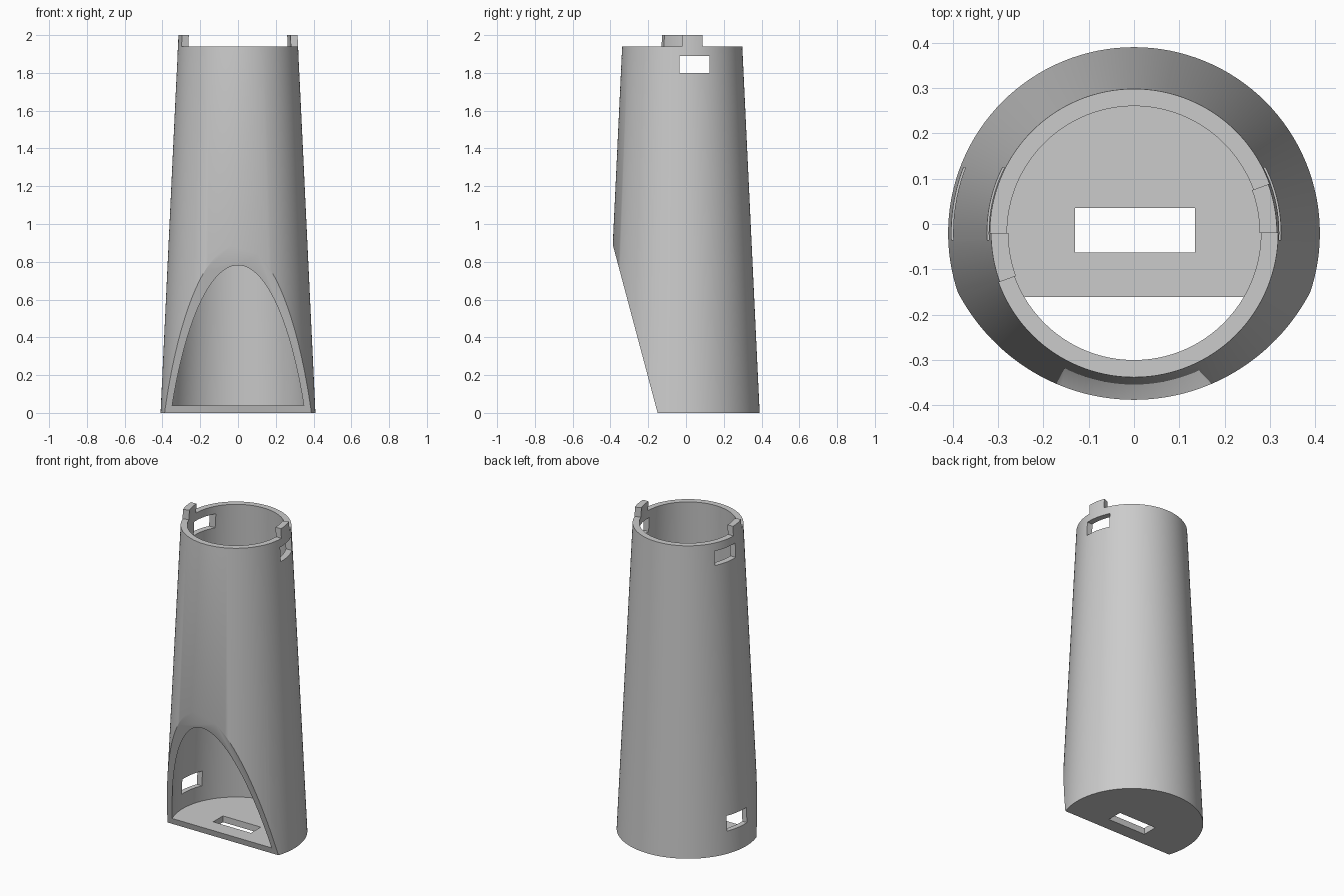
import bpy, bmesh, math

AXIS_Y = -0.02
RIM_Z = 1.94
SEGMENTS = 128

cube = bpy.data.objects.get("Cube")
if cube:
    bpy.data.objects.remove(cube, do_unlink=True)

grey = bpy.data.materials.new("plain grey")
grey.use_nodes = True
colour = (0.6, 0.6, 0.6, 1)
grey.diffuse_color = colour
grey.node_tree.nodes["Principled BSDF"].inputs["Base Color"].default_value = colour


def outer_radius(z):
    return 0.41 - 0.0474 * z


def inner_radius(z):
    return 0.378 - 0.0505 * z


def make_object(name, bm):
    bmesh.ops.recalc_face_normals(bm, faces=bm.faces)
    mesh = bpy.data.meshes.new(name)
    bm.to_mesh(mesh)
    bm.free()
    mesh.materials.append(grey)
    obj = bpy.data.objects.new(name, mesh)
    bpy.context.collection.objects.link(obj)
    return obj


def frustum(name, radius, low, high):
    bm = bmesh.new()
    bmesh.ops.create_cone(bm, cap_ends=True, segments=SEGMENTS, radius1=radius(low),
                          radius2=radius(high), depth=high - low)
    bmesh.ops.translate(bm, verts=bm.verts, vec=(0, AXIS_Y, (low + high) / 2))
    return make_object(name, bm)


def prism(name, x_range, outline):
    """Extrude a side outline of (y, z) points along x."""
    bm = bmesh.new()
    face = bm.faces.new([bm.verts.new((x_range[0], y, z)) for y, z in outline])
    moved = bmesh.ops.extrude_face_region(bm, geom=[face])["geom"]
    verts = [v for v in moved if isinstance(v, bmesh.types.BMVert)]
    bmesh.ops.translate(bm, verts=verts, vec=(x_range[1] - x_range[0], 0, 0))
    return make_object(name, bm)


def box(name, x, y, z):
    return prism(name, x, [(y[0], z[0]), (y[1], z[0]), (y[1], z[1]), (y[0], z[1])])


def rim_tab(name, start, sweep):
    """Curved lug that continues the tube wall above the rim."""
    bm = bmesh.new()
    section = [(r(z), z) for r, z in ((inner_radius, RIM_Z), (outer_radius, RIM_Z),
                                      (outer_radius, 2), (inner_radius, 2))]
    steps = 8
    rings = []
    for i in range(steps + 1):
        a = start + sweep * i / steps
        rings.append([bm.verts.new((r * math.cos(a), AXIS_Y + r * math.sin(a), z))
                      for r, z in section])
    for a, b in zip(rings, rings[1:]):
        for k in range(4):
            n = (k + 1) % 4
            bm.faces.new((a[k], a[n], b[n], b[k]))
    bm.faces.new(rings[0])
    bm.faces.new(rings[-1])
    return make_object(name, bm)


def smooth(obj):
    bpy.ops.object.select_all(action="DESELECT")
    obj.select_set(True)
    bpy.context.view_layer.objects.active = obj
    bpy.ops.object.shade_smooth_by_angle(angle=math.radians(30))


# Tapered tube with a closed floor
tube = frustum("tapered_tube", outer_radius, 0, RIM_Z)
window_y = (-0.035, 0.125)
cutters = [
    frustum("cavity_cutter", inner_radius, 0.04, 2.1),
    # Sloping slice across the lower front
    prism("front_slice_cutter", (-1, 1),
          [(-0.097, -0.2), (-0.47, 1.2), (-1, 1.2), (-1, -0.2)]),
    # Side windows and floor slot
    box("upper_window_cutter", (-1, 1), window_y, (1.8, 1.89)),
    box("lower_window_cutter", (-1, -0.2), window_y, (0.14, 0.235)),
    box("floor_slot_cutter", (-0.13, 0.135), (-0.063, 0.035), (-0.1, 0.1)),
]
bpy.context.view_layer.objects.active = tube
for cutter in cutters:
    cutter.hide_render = True
    mod = tube.modifiers.new(cutter.name, "BOOLEAN")
    mod.operation = "DIFFERENCE"
    mod.solver = "EXACT"
    mod.object = cutter
    bpy.ops.object.modifier_apply(modifier=mod.name)
    bpy.data.objects.remove(cutter, do_unlink=True)
smooth(tube)

# Two opposite locking tabs on the rim
for name, start in (("left_rim_tab", 0), ("right_rim_tab", math.pi)):
    smooth(rim_tab(name, start, math.radians(20)))
